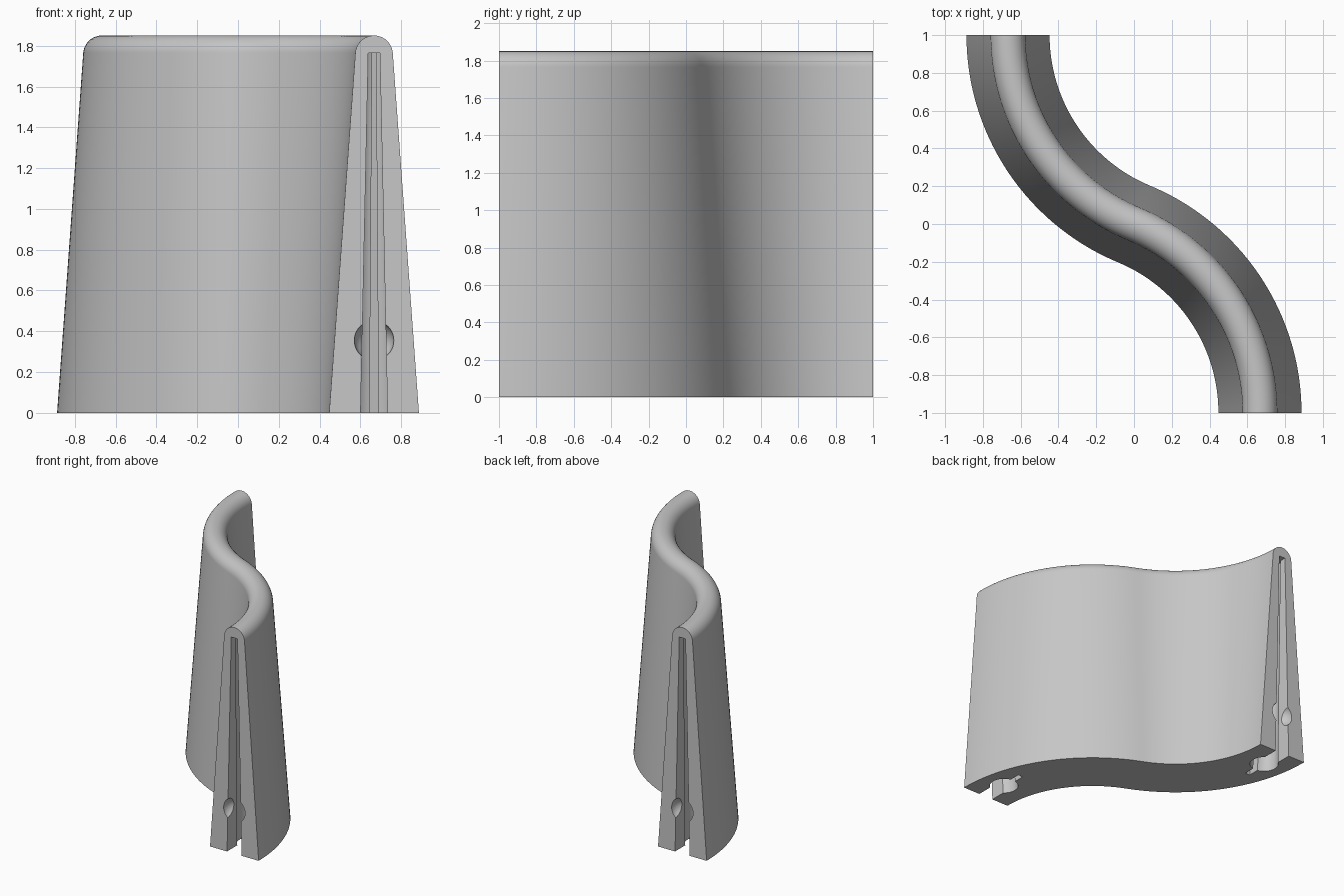
import bpy, bmesh
from math import sin, cos, asin, atan2, pi, hypot
from mathutils import Matrix

cube = bpy.data.objects.get("Cube")
if cube:
    bpy.data.objects.remove(cube, do_unlink=True)

END_X = 0.667                     # wall centre line at each end
RADIUS = (END_X ** 2 + 1) / (2 * END_X)
CENTRE_X = END_X - RADIUS
HEIGHT, TOP_R, BASE_W = 1.85, 0.092, 0.22

grey = bpy.data.materials.new("light grey")
grey.use_nodes = True
colour = (0.57, 0.57, 0.57, 1)
grey.diffuse_color = colour
grey.node_tree.nodes["Principled BSDF"].inputs["Base Color"].default_value = colour


def add_object(name, bm):
    bmesh.ops.recalc_face_normals(bm, faces=bm.faces)
    mesh = bpy.data.meshes.new(name)
    bm.to_mesh(mesh)
    bm.free()
    mesh.materials.append(grey)
    obj = bpy.data.objects.new(name, mesh)
    bpy.context.collection.objects.link(obj)
    return obj


def loft(name, rings):
    """Skin closed rings of equal length and cap both ends."""
    bm = bmesh.new()
    loops = [[bm.verts.new(p) for p in ring] for ring in rings]
    n = len(loops[0])
    for a, b in zip(loops, loops[1:]):
        for i in range(n):
            j = (i + 1) % n
            bm.faces.new((a[i], a[j], b[j], b[i]))
    bm.faces.new(loops[0])
    bm.faces.new(loops[-1])
    return add_object(name, bm)


# Wall section: tapered sides tangent to a rounded top
cap_z = HEIGHT - TOP_R
tilt = atan2(BASE_W - TOP_R, cap_z)
section = [(BASE_W, 0)]
for i in range(25):
    a = tilt + (pi - 2 * tilt) * i / 24
    section.append((TOP_R * cos(a), cap_z + TOP_R * sin(a)))
section.append((-BASE_W, 0))

# S-shaped path of two arcs meeting at the origin
sweep = atan2(1, -CENTRE_X)
STEPS = 40
rings = []
for k in range(-STEPS, STEPS + 1):
    t = sweep * (1 - abs(k) / STEPS)
    side = 1 if k >= 0 else -1
    px = side * (CENTRE_X + RADIUS * cos(t))
    py = side * (RADIUS * sin(t) - 1)
    rings.append([(px + w * cos(t), py + w * sin(t), z) for w, z in section])
wall = loft("curved_wall", rings)

# Keyhole slot section: neck, round bore, then a thin slit
NECK, BORE, SLIT, BORE_Y, SLIT_Y = 0.066, 0.11, 0.022, 0.22, 0.42
a0, a1 = asin(NECK / BORE), pi - asin(SLIT / BORE)
half = [(NECK, -0.2)]
for i in range(17):
    a = a0 + (a1 - a0) * i / 16
    half.append((BORE * sin(a), BORE_Y - BORE * cos(a)))
half.append((SLIT, SLIT_Y))
keyhole = half + [(-u, v) for u, v in reversed(half)]

SLOT_TOP, TOP_SCALE = 1.765, 0.43


def slot_ring(z):
    s = 1 + (TOP_SCALE - 1) * z / SLOT_TOP
    return [(END_X + u * s, -1 + v * s, z) for u, v in keyhole]


def make_slot():
    return loft("slot_cutter", [slot_ring(-0.1), slot_ring(SLOT_TOP)])


# Round finger dimple across the slot mouth
def make_dimple():
    bm = bmesh.new()
    bmesh.ops.create_uvsphere(bm, u_segments=40, v_segments=20, radius=0.097,
                              matrix=Matrix.Translation((END_X, -1, 0.355)))
    return add_object("dimple_cutter", bm)


# Cut both ends, the back one being a half turn of the front
bpy.context.view_layer.objects.active = wall
wall.select_set(True)
for turn in (0, pi):
    for make in (make_slot, make_dimple):
        cutter = make()
        cutter.hide_render = True
        cutter.data.transform(Matrix.Rotation(turn, 4, 'Z'))
        mod = wall.modifiers.new("cut", 'BOOLEAN')
        mod.operation, mod.solver, mod.object = 'DIFFERENCE', 'EXACT', cutter
        bpy.ops.object.modifier_apply(modifier=mod.name)
        bpy.data.objects.remove(cutter, do_unlink=True)

bpy.ops.object.shade_smooth_by_angle(angle=pi / 6)
